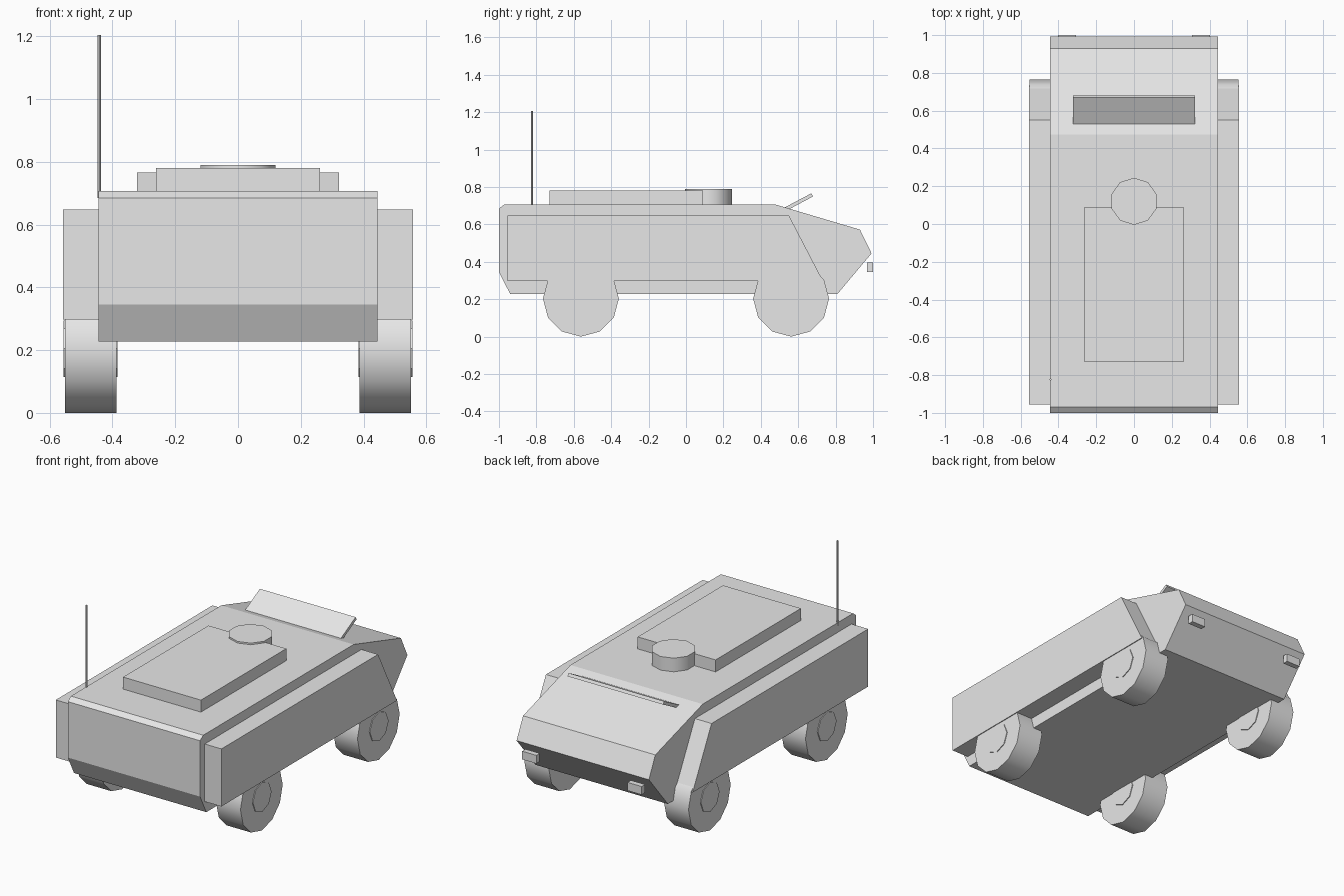
import bpy, bmesh
from math import radians, atan2, hypot
from mathutils import Matrix

cube = bpy.data.objects.get("Cube")
if cube:
    bpy.data.objects.remove(cube, do_unlink=True)

GREY = (0.8, 0.8, 0.8, 1.0)
paint = bpy.data.materials.new("light_grey_paint")
paint.use_nodes = True
paint.diffuse_color = GREY
paint.node_tree.nodes["Principled BSDF"].inputs["Base Color"].default_value = GREY


def finish(name, bm, smooth=False):
    bmesh.ops.recalc_face_normals(bm, faces=bm.faces)
    mesh = bpy.data.meshes.new(name)
    bm.to_mesh(mesh)
    bm.free()
    mesh.materials.append(paint)
    obj = bpy.data.objects.new(name, mesh)
    bpy.context.collection.objects.link(obj)
    if smooth:
        bpy.ops.object.select_all(action="DESELECT")
        obj.select_set(True)
        bpy.context.view_layer.objects.active = obj
        bpy.ops.object.shade_smooth_by_angle(angle=radians(40))
    return obj


def extrude_profile(name, points, x0, x1):
    """Sideways extrusion of a (y, z) outline."""
    bm = bmesh.new()
    face = bm.faces.new([bm.verts.new((x0, y, z)) for y, z in points])
    new = bmesh.ops.extrude_face_region(bm, geom=[face])["geom"]
    verts = [v for v in new if isinstance(v, bmesh.types.BMVert)]
    bmesh.ops.translate(bm, verts=verts, vec=(x1 - x0, 0, 0))
    return finish(name, bm)


def box(name, x, y, z):
    return extrude_profile(name, [(y[0], z[0]), (y[1], z[0]), (y[1], z[1]), (y[0], z[1])], *x)


def cylinder(name, centre, radius, depth, sides, axle=False, smooth=True):
    bm = bmesh.new()
    turn = Matrix.Rotation(radians(90), 4, "Y") if axle else Matrix()
    bmesh.ops.create_cone(bm, cap_ends=True, segments=sides, radius1=radius, radius2=radius,
                          depth=depth, matrix=Matrix.Translation(centre) @ turn)
    return finish(name, bm, smooth)


# Main hull with sloped nose and chamfered tail
extrude_profile("hull", [(-1, 0.685), (-0.97, 0.707), (0.475, 0.707), (0.93, 0.572),
                         (0.992, 0.445), (0.81, 0.228), (-0.94, 0.228), (-1, 0.345)],
                -0.445, 0.445)

# Roof hatch and round cupola
box("roof_hatch", (-0.262, 0.262), (-0.73, 0.09), (0.69, 0.78))
cylinder("cupola", (0, 0.12, 0.74), 0.125, 0.1, 10)

# Raised windscreen plate, hinged on the nose slope
extrude_profile("windscreen_plate", [(0.525, 0.689), (0.67, 0.766), (0.679, 0.749), (0.534, 0.672)],
                -0.322, 0.322)

# Whip antenna
cylinder("antenna", (-0.442, -0.823, 0.945), 0.005, 0.52, 8)

# Parts mirrored on both sides
for side, s in (("left", 1), ("right", -1)):
    extrude_profile(side + "_side_pod", [(-0.955, 0.298), (-0.955, 0.648), (0.55, 0.648), (0.732, 0.298)],
                    s * 0.445, s * 0.557)
    box(side + "_headlight", (s * 0.307, s * 0.402), (0.967, 1.0), (0.345, 0.395))
    for end, y in (("nose", 0.562), ("tail", -0.562)):
        cylinder(f"{side}_{end}_wheel", (s * 0.47, y, 0.203), 0.203, 0.164, 12, axle=True)
        cylinder(f"{side}_{end}_hub", (s * 0.47, y, 0.205), 0.09, 0.173, 8, axle=True, smooth=False)
